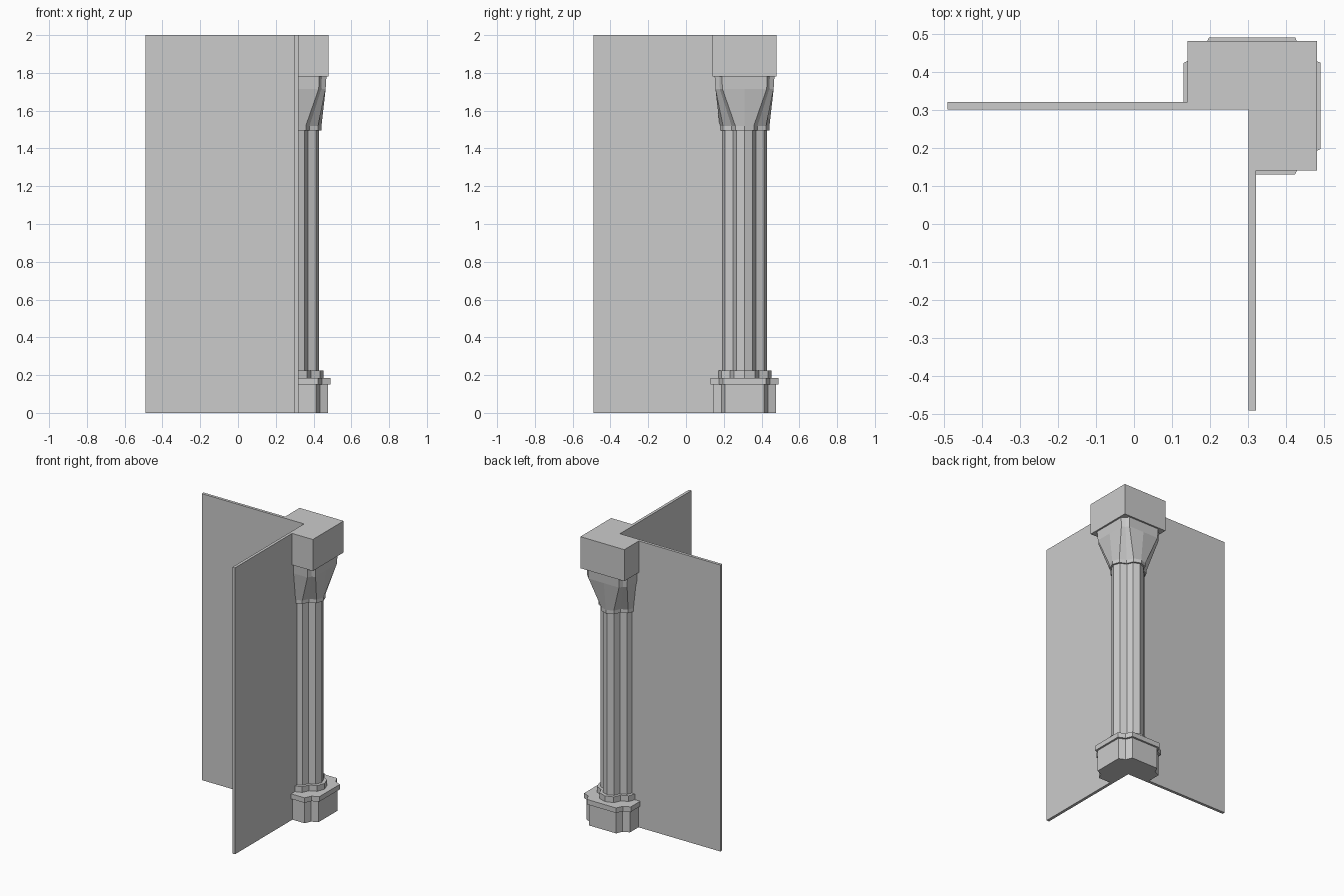
import bpy, bmesh

if "Cube" in bpy.data.objects:
    bpy.data.objects.remove(bpy.data.objects["Cube"])

C = 0.31  # pillar axis in x and y, on the corner of the two walls


def add_mesh(name, bm):
    bmesh.ops.recalc_face_normals(bm, faces=bm.faces)
    mesh = bpy.data.meshes.new(name)
    bm.to_mesh(mesh)
    bm.free()
    obj = bpy.data.objects.new(name, mesh)
    bpy.context.collection.objects.link(obj)
    return obj


def box(name, x0, x1, y0, y1, z0, z1):
    bm = bmesh.new()
    bmesh.ops.create_cube(bm, size=1)
    for v in bm.verts:
        v.co = (x1 if v.co.x > 0 else x0, y1 if v.co.y > 0 else y0, z1 if v.co.z > 0 else z0)
    return add_mesh(name, bm)


def cluster(tip, a, b, d):
    """Three quarters of a four-lobed outline, closed at the axis."""
    quarter = [(tip, 0), (a, b), (d, d), (b, a)]
    pts, turn = [], lambda p: (-p[1], p[0])
    ring = [(y, -x) for x, y in quarter]      # quadrant starting at -y
    for _ in range(3):
        pts += ring
        ring = [turn(p) for p in ring]
    return pts + [(-tip, 0), (0, 0)]


def loft(name, sections):
    """Join outlines given as (z, profile) from bottom to top."""
    bm = bmesh.new()
    rings = [[bm.verts.new((C + x, C + y, z)) for x, y in cluster(*prof)]
             for z, prof in sections]
    n = len(rings[0])
    for lo, hi in zip(rings, rings[1:]):
        for i in range(n):
            j = (i + 1) % n
            bm.faces.new((lo[i], lo[j], hi[j], hi[i]))
    bm.faces.new(rings[0])
    bm.faces.new(rings[-1])
    return add_mesh(name, bm)


# Two thin walls meeting at a corner
box("back_wall", -0.49, 0.32, 0.30, 0.32, 0, 2)
box("side_wall", 0.30, 0.32, -0.49, 0.31, 0, 2)

# Outlines: tip, shoulder (a, b), notch
base = (0.167, 0.167, 0.104, 0.123)
ledge = (0.18, 0.18, 0.113, 0.134)
foot = (0.142, 0.123, 0.055, 0.076)
shaft = (0.12, 0.103, 0.043, 0.061)
collar = (0.132, 0.114, 0.049, 0.069)
bell = (0.154, 0.154, 0.117, 0.131)
bell_top = (0.158, 0.158, 0.120, 0.134)

# Clustered pillar wrapped round the outside of the corner
loft("pillar_base", [(0, base), (0.15, base)])
loft("base_ledge", [(0.15, ledge), (0.185, ledge)])
loft("shaft_foot", [(0.185, foot), (0.225, foot)])
loft("clustered_shaft", [(0.225, shaft), (1.495, shaft)])
loft("shaft_collar", [(1.495, collar), (1.52, collar)])
loft("flared_capital", [(1.52, collar), (1.715, bell), (1.78, bell_top)])

# L-shaped top block
bm = bmesh.new()
h = 0.17
outline = [(0, -h), (h, -h), (h, h), (-h, h), (-h, 0), (0, 0)]
face = bm.faces.new([bm.verts.new((C + x, C + y, 1.78)) for x, y in outline])
ext = bmesh.ops.extrude_face_region(bm, geom=[face], use_keep_orig=True)
for v in ext["geom"]:
    if isinstance(v, bmesh.types.BMVert):
        v.co.z = 2
add_mesh("top_block", bm)
